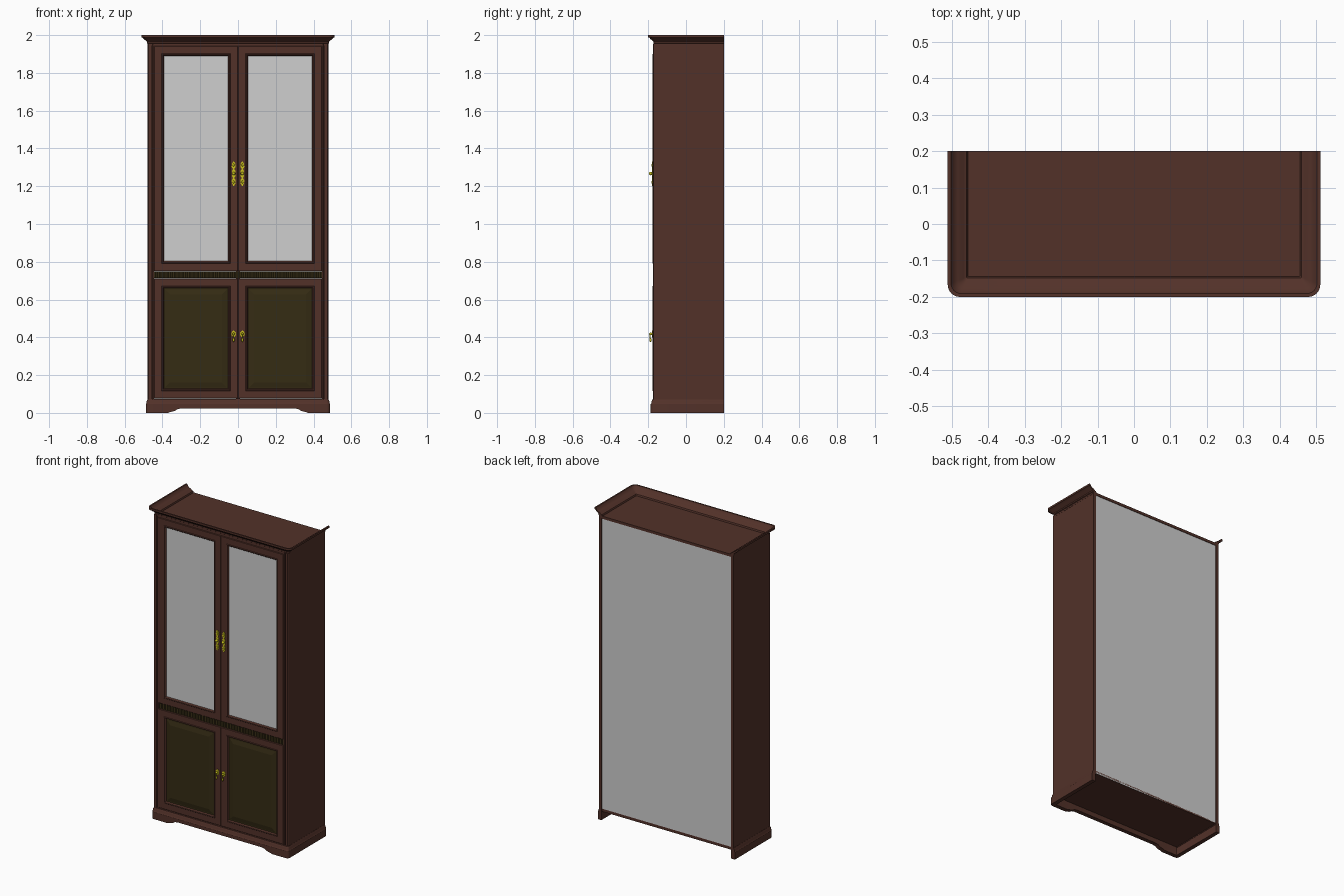
import bpy, bmesh, math
from mathutils import Vector

if "Cube" in bpy.data.objects:
    bpy.data.objects.remove(bpy.data.objects["Cube"])


def material(name, rgb):
    m = bpy.data.materials.new(name)
    m.diffuse_color = (*rgb, 1)
    m.use_nodes = True
    m.node_tree.nodes["Principled BSDF"].inputs["Base Color"].default_value = m.diffuse_color
    return m


WOOD = material("brown wood", (0.085, 0.031, 0.022))
OLIVE = material("dark olive panel", (0.036, 0.025, 0.007))
GREY = material("grey glass", (0.62, 0.62, 0.62))
GOLD = material("brass gold", (0.60, 0.54, 0.012))


def finish(bm, name, mats, smooth=False):
    bmesh.ops.recalc_face_normals(bm, faces=bm.faces)
    me = bpy.data.meshes.new(name)
    bm.to_mesh(me)
    bm.free()
    for m in mats:
        me.materials.append(m)
    ob = bpy.data.objects.new(name, me)
    bpy.context.collection.objects.link(ob)
    if smooth:
        bpy.ops.object.select_all(action='DESELECT')
        ob.select_set(True)
        bpy.context.view_layer.objects.active = ob
        bpy.ops.object.shade_smooth_by_angle(angle=math.radians(35))
    return ob


def box(name, x0, x1, y0, y1, z0, z1, mat=WOOD):
    bm = bmesh.new()
    bmesh.ops.create_cube(bm, size=1)
    for v in bm.verts:
        v.co = ((x0 + x1) / 2 + v.co.x * (x1 - x0),
                (y0 + y1) / 2 + v.co.y * (y1 - y0),
                (z0 + z1) / 2 + v.co.z * (z1 - z0))
    return finish(bm, name, [mat])


def prism(name, pts, axis, mat=WOOD):
    """Extrude a closed outline of 3D points along a vector."""
    bm = bmesh.new()
    f = bm.faces.new([bm.verts.new(p) for p in pts])
    g = bmesh.ops.extrude_face_region(bm, geom=[f])["geom"]
    bmesh.ops.translate(bm, vec=Vector(axis), verts=[e for e in g if isinstance(e, bmesh.types.BMVert)])
    return finish(bm, name, [mat])


def u_sweep(name, profile, hx, fy, arch=None):
    """Sweep (offset, z) profile around both sides and the front, open at the back."""
    def path(o, z):
        r = max(0.002, 0.012 + 0.6 * o)
        cx, cy = hx + o - r, fy - o + r
        half = [(hx + o, 0.2)]
        half += [(cx + r * math.cos(a), cy - r * math.sin(a))
                 for a in [i * math.pi / 12 for i in range(7)]]
        half += [(x, fy - o) for x in (0.37, 0.36, 0.345, 0.33, 0.32, 0.30)]
        pts = half + [(-x, y) for x, y in reversed(half)]
        return [(x, y, arch(x) if arch and z == 0 and y < -0.1 else z) for x, y in pts]
    bm = bmesh.new()
    rows = [[bm.verts.new(p) for p in path(*q)] for q in profile]
    n = len(rows)
    for i in range(n):
        a, b = rows[i], rows[(i + 1) % n]
        for j in range(len(a) - 1):
            bm.faces.new((a[j], a[j + 1], b[j + 1], b[j]))
    bm.faces.new([r[0] for r in rows])
    bm.faces.new([r[-1] for r in rows])
    return finish(bm, name, [WOOD], True)


def door(name, x0, x1, z0, z1, rings, mats):
    """Nested rectangles: each ring is (inset, y, material index of the band after it)."""
    bm = bmesh.new()
    loops = []
    for d, y, _ in rings:
        loops.append([bm.verts.new(p) for p in ((x0 + d, y, z0 + d), (x1 - d, y, z0 + d),
                                                (x1 - d, y, z1 - d), (x0 + d, y, z1 - d))])
    bm.faces.new(loops[0])
    for k in range(len(loops) - 1):
        for i in range(4):
            j = (i + 1) % 4
            f = bm.faces.new((loops[k][i], loops[k][j], loops[k + 1][j], loops[k + 1][i]))
            f.material_index = rings[k][2]
    bm.faces.new(loops[-1]).material_index = rings[-1][2]
    return finish(bm, name, mats)


# carcass
for s, side in ((-1, "left"), (1, "right")):
    xa, xb = sorted((s * 0.46, s * 0.478))
    box(side + "_side_panel", xa, xb, -0.162, 0.2, 0.05, 1.955)
    # stepped, rounded corner post
    outline = [(0.446, -0.15), (0.446, -0.172), (0.451, -0.172), (0.453, -0.166), (0.457, -0.166),
               (0.459, -0.175), (0.470, -0.175), (0.475, -0.173), (0.478, -0.168), (0.478, -0.15)]
    prism(side + "_corner_post", [(s * x, y, 0.06) for x, y in outline], (0, 0, 1.895))
box("top_panel", -0.47, 0.47, -0.16, 0.2, 1.94, 1.957)
box("bottom_panel", -0.47, 0.47, -0.17, 0.197, 0.055, 0.073)
box("back_panel", -0.465, 0.465, 0.19, 0.197, 0.056, 1.945, GREY)
box("top_rail", -0.447, 0.447, -0.17, -0.15, 1.942, 1.957)
box("centre_divider", -0.01, 0.01, -0.165, -0.15, 0.07, 1.945)

# flared crown, open at the back
u_sweep("crown_moulding", [(-0.004, 1.945), (0.004, 1.945), (0.004, 1.955), (0.008, 1.958),
                           (0.008, 1.966), (0.013, 1.971), (0.022, 1.977), (0.030, 1.986),
                           (0.036, 1.988), (0.036, 2.0), (0.027, 2.0), (0.020, 1.987),
                           (0.008, 1.979), (0.0, 1.977), (-0.008, 1.968), (-0.016, 1.966),
                           (-0.020, 1.957), (-0.020, 1.945)], 0.475, -0.164)


# plinth with bracket feet and shallow front arch
def arch(x):
    x = abs(x)
    for edge, z in ((0.365, 0.0), (0.355, 0.005), (0.34, 0.007), (0.325, 0.013), (0.31, 0.02)):
        if x > edge:
            return z
    return 0.024


u_sweep("plinth", [(-0.016, 0), (0.010, 0), (0.010, 0.046), (0.007, 0.05), (0.006, 0.06),
                   (0.003, 0.066), (0.001, 0.072), (-0.016, 0.072)], 0.478, -0.177, arch)

# reeded strip between the doors
N = 90
zig = [(-0.446 + 0.892 * i / N, -0.173 if i % 2 else -0.167, 0.714) for i in range(N + 1)]
prism("reeded_strip", zig + [(0.446, -0.15, 0.714), (-0.446, -0.15, 0.714)], (0, 0, 0.034), OLIVE)

# doors
glass_rings = [(0, -0.155, 0), (0, -0.173, 0), (0.002, -0.175, 0), (0.040, -0.175, 0),
               (0.043, -0.178, 0), (0.047, -0.177, 0), (0.053, -0.169, 1)]
wood_rings = [(0, -0.155, 0), (0, -0.173, 0), (0.002, -0.175, 0), (0.040, -0.175, 0),
              (0.043, -0.178, 0), (0.047, -0.177, 0), (0.052, -0.168, 1), (0.058, -0.168, 1),
              (0.085, -0.174, 1)]
for s, side in ((-1, "left"), (1, "right")):
    xa, xb = sorted((s * 0.001, s * 0.445))
    door(side + "_glass_door", xa, xb, 0.750, 1.942, glass_rings, [WOOD, GREY])
    door(side + "_panel_door", xa, xb, 0.076, 0.712, wood_rings, [WOOD, OLIVE])


# brass handles
def ball(name, x, y, z, sx, sy, sz):
    bm = bmesh.new()
    bmesh.ops.create_uvsphere(bm, u_segments=12, v_segments=8, radius=1)
    for v in bm.verts:
        v.co = (x + v.co.x * sx, y + v.co.y * sy, z + v.co.z * sz)
    return finish(bm, name, [GOLD], True)


def plate(name, x, z, half_height, widths):
    """Symmetric scalloped back plate; widths run from centre to tip."""
    n = len(widths) - 1
    right = [(widths[abs(i)], half_height * i / n) for i in range(-n, n + 1)]
    pts = right + [(-w, h) for w, h in reversed(right)]
    prism(name, [(x + w, -0.179, z + h) for w, h in pts], (0, 0.005, 0), GOLD)


for s, side in ((-1, "left"), (1, "right")):
    x = s * 0.023
    plate(side + "_upper_plate", x, 1.267, 0.065,
          [0.005, 0.009, 0.010, 0.005, 0.004, 0.009, 0.011, 0.008, 0.010, 0.005, 0.002])
    ball(side + "_upper_knob", x, -0.187, 1.267, 0.009, 0.010, 0.009)
    for k in (-1, 1):
        ball(side + "_upper_boss", x, -0.179, 1.267 + k * 0.045, 0.005, 0.004, 0.008)
    plate(side + "_lower_plate", x, 0.418, 0.018, [0.011, 0.012, 0.010, 0.006, 0.002])
    ball(side + "_lower_knob", x, -0.186, 0.418, 0.007, 0.009, 0.007)
    ball(side + "_drop_stem", x, -0.190, 0.403, 0.003, 0.003, 0.014)
    ball(side + "_drop_pull", x, -0.188, 0.386, 0.006, 0.006, 0.011)
